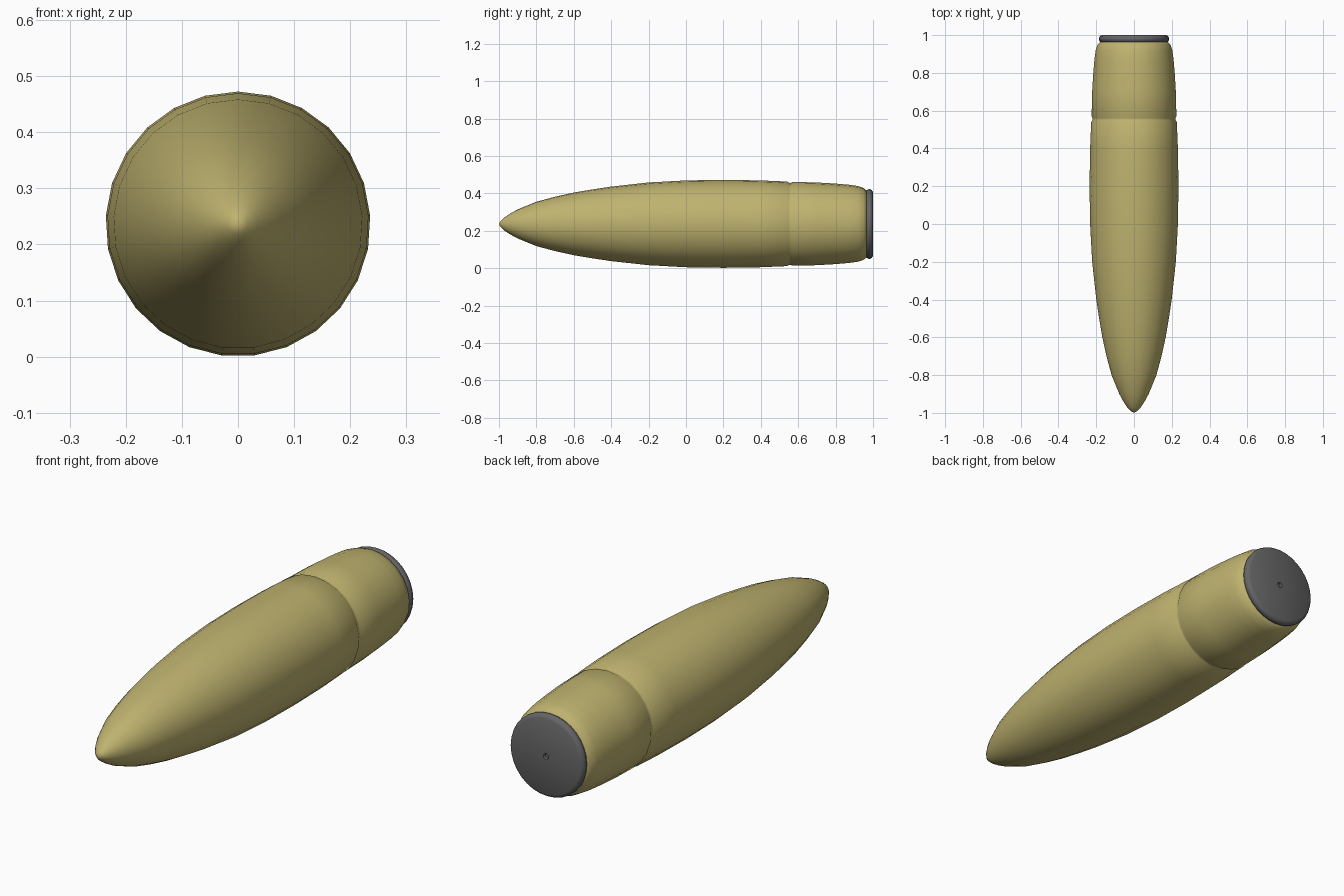
import bpy, bmesh, math

if "Cube" in bpy.data.objects:
    bpy.data.objects.remove(bpy.data.objects["Cube"])

AXIS_Z = 0.2365


def material(name, rgb):
    m = bpy.data.materials.new(name)
    m.diffuse_color = (*rgb, 1)
    m.use_nodes = True
    m.node_tree.nodes["Principled BSDF"].inputs["Base Color"].default_value = m.diffuse_color
    return m


def lathe(name, profile, sides, mat, angle):
    """Revolve (y, radius) points about the long axis; radius 0 makes a pole."""
    bm = bmesh.new()
    rings = []
    for y, r in profile:
        if r == 0:
            rings.append([bm.verts.new((0, y, AXIS_Z))] * sides)
        else:
            rings.append([bm.verts.new((r * math.sin(math.tau * i / sides), y,
                                        AXIS_Z + r * math.cos(math.tau * i / sides)))
                          for i in range(sides)])
    for a, b in zip(rings, rings[1:]):
        for i in range(sides):
            j = (i + 1) % sides
            bm.faces.new(list(dict.fromkeys((a[i], a[j], b[j], b[i]))))
    bmesh.ops.recalc_face_normals(bm, faces=bm.faces)
    mesh = bpy.data.meshes.new(name)
    bm.to_mesh(mesh)
    bm.free()
    mesh.materials.append(mat)
    ob = bpy.data.objects.new(name, mesh)
    bpy.context.collection.objects.link(ob)
    bpy.context.view_layer.objects.active = ob
    ob.select_set(True)
    bpy.ops.object.shade_smooth_by_angle(angle=math.radians(angle))
    ob.select_set(False)


brass = material("brass", (0.52, 0.45, 0.16))
steel = material("dark_steel", (0.13, 0.13, 0.135))

# Pointed body with a shallow groove and a tapered, rounded rear
lathe("body", [(-1, 0), (-0.99, 0.018), (-0.97, 0.036), (-0.94, 0.056), (-0.9, 0.078),
               (-0.8, 0.119), (-0.7, 0.146), (-0.6, 0.168), (-0.5, 0.185),
               (-0.4, 0.2), (-0.2, 0.222), (0, 0.233), (0.2, 0.236), (0.4, 0.233),
               (0.54, 0.227), (0.55, 0.221), (0.56, 0.22), (0.57, 0.225),
               (0.7, 0.222), (0.8, 0.216), (0.87, 0.21), (0.92, 0.203),
               (0.95, 0.193), (0.965, 0.178), (0.968, 0.16), (0.968, 0)], 25, brass, 50)

# Rounded end cap with a small dimple in the middle
lathe("end_cap", [(0.96, 0), (0.96, 0.172), (0.966, 0.181), (0.975, 0.186), (0.985, 0.186),
                  (0.994, 0.181), (1, 0.17), (1, 0.013), (0.988, 0.011), (0.988, 0)],
      32, steel, 40)
